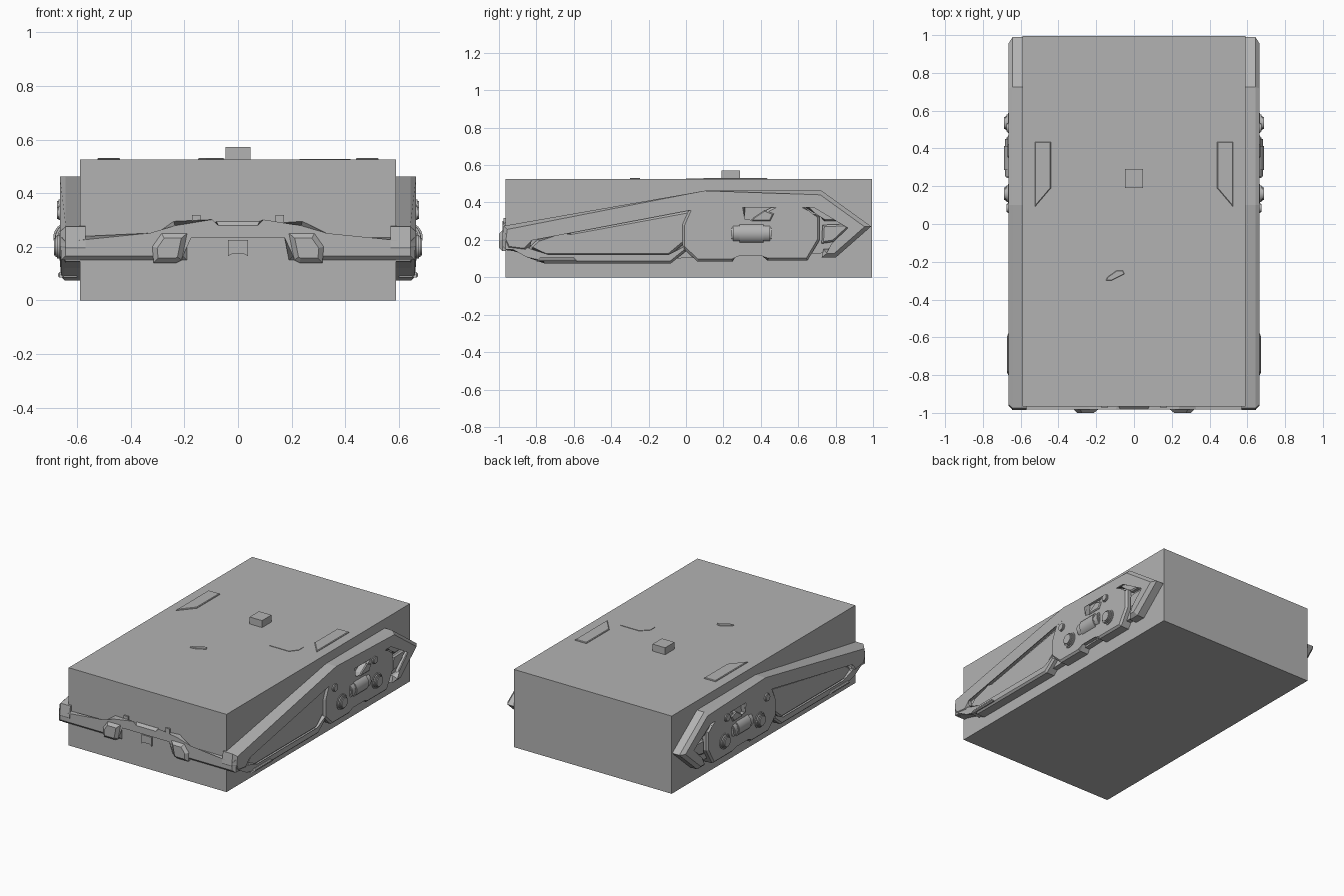
import bpy, bmesh
from math import pi, radians
from mathutils import Matrix

cube = bpy.data.objects.get("Cube")
if cube:
    bpy.data.objects.remove(cube, do_unlink=True)

grey = bpy.data.materials.new("plain grey")
grey.use_nodes = True
grey.diffuse_color = (0.45, 0.45, 0.45, 1)
grey.node_tree.nodes["Principled BSDF"].inputs["Base Color"].default_value = grey.diffuse_color

# Axis placement for a profile point (u, v) at depth d
PLACE = {"x": lambda u, v, d: (d, u, v),
         "y": lambda u, v, d: (u, d, v),
         "z": lambda u, v, d: (u, v, d)}


def finish(name, bm, mirror=False, smooth=False):
    bmesh.ops.recalc_face_normals(bm, faces=bm.faces)
    mesh = bpy.data.meshes.new(name)
    bm.to_mesh(mesh)
    bm.free()
    mesh.materials.append(grey)
    obj = bpy.data.objects.new(name, mesh)
    bpy.context.collection.objects.link(obj)
    if mirror:
        obj.modifiers.new("Mirror", "MIRROR")
    if smooth:
        bpy.ops.object.select_all(action="DESELECT")
        obj.select_set(True)
        bpy.context.view_layer.objects.active = obj
        bpy.ops.object.shade_smooth_by_angle(angle=radians(35))
    return obj


def prism(name, points, axis, inner, outer, bevel=0.0, mirror=False):
    """Extrude a profile from inner to outer and chamfer its outer rim."""
    bm = bmesh.new()
    low = [bm.verts.new(PLACE[axis](u, v, inner)) for u, v in points]
    high = [bm.verts.new(PLACE[axis](u, v, outer)) for u, v in points]
    bm.faces.new(low)
    cap = bm.faces.new(high)
    for i in range(len(points)):
        j = (i + 1) % len(points)
        bm.faces.new((low[i], low[j], high[j], high[i]))
    if bevel:
        bmesh.ops.bevel(bm, geom=list(cap.edges), offset=bevel, segments=1,
                        affect="EDGES", clamp_overlap=True)
    return finish(name, bm, mirror)


def box(name, x0, x1, y0, y1, z0, z1, bevel=0.0, mirror=False):
    return prism(name, [(x0, y0), (x1, y0), (x1, y1), (x0, y1)], "z", z0, z1, bevel, mirror)


def cylinder(name, centre, radius, length, axis, bevel=0.0):
    bm = bmesh.new()
    turn = Matrix.Rotation(pi / 2, 4, "Y" if axis == "x" else "X")
    bmesh.ops.create_cone(bm, cap_ends=True, segments=32, radius1=radius, radius2=radius,
                          depth=length, matrix=Matrix.Translation(centre) @ turn)
    if bevel:
        rims = [e for f in bm.faces if len(f.verts) > 4 for e in f.edges]
        bmesh.ops.bevel(bm, geom=rims, offset=bevel, segments=2, affect="EDGES")
    return finish(name, bm, True, True)


# Main block
box("main_block", -0.59, 0.59, -0.965, 0.995, 0, 0.525)

# Side backing panel
prism("side_panel", [(-0.96, 0.25), (0.1, 0.44), (0.71, 0.44), (0.95, 0.265), (0.76, 0.13),
                     (-0.08, 0.1), (-0.75, 0.1), (-0.85, 0.14), (-0.96, 0.15)],
      "x", 0.57, 0.625, mirror=True)

# Long rail over the side, wrapping down around the rear tip
prism("side_rail", [(-0.975, 0.275), (0.1, 0.463), (0.725, 0.463), (0.99, 0.272), (0.8, 0.105),
                    (0.725, 0.105), (0.735, 0.15), (0.785, 0.155), (0.9, 0.268), (0.69, 0.395),
                    (0.1, 0.395), (-0.85, 0.215), (-0.84, 0.13), (-0.96, 0.145), (-0.985, 0.2)],
      "x", 0.57, 0.665, 0.022, True)

# Lower skirt rim and the raised skirt panel
prism("skirt_rim", [(-0.96, 0.15), (-0.85, 0.12), (-0.76, 0.075), (-0.08, 0.075), (0.0, 0.14),
                    (0.0, 0.19), (-0.09, 0.11), (-0.74, 0.11), (-0.82, 0.16), (-0.92, 0.2)],
      "x", 0.57, 0.66, 0.012, True)
prism("skirt_panel", [(-0.84, 0.16), (-0.76, 0.115), (-0.09, 0.115), (0.0, 0.19), (0.03, 0.36),
                      (-0.62, 0.24), (-0.65, 0.225), (-0.79, 0.205)],
      "x", 0.57, 0.65, 0.012, True)
prism("skirt_ridge", [(-0.8, 0.085), (-0.58, 0.085), (-0.6, 0.105), (-0.78, 0.105)],
      "x", 0.6, 0.672, 0.006, True)

# Mechanism plate with its notch
prism("mechanism_plate", [(-0.02, 0.16), (0.06, 0.085), (0.25, 0.085), (0.275, 0.125),
                          (0.415, 0.125), (0.435, 0.09), (0.65, 0.09), (0.715, 0.2),
                          (0.715, 0.33), (0.65, 0.345), (0.605, 0.395), (0.48, 0.385),
                          (0.41, 0.35), (0.35, 0.295), (0.3, 0.3), (0.315, 0.395),
                          (0.06, 0.395), (0.02, 0.37), (-0.02, 0.28)],
      "x", 0.57, 0.662, 0.012, True)
prism("notch_link", [(0.35, 0.3), (0.36, 0.32), (0.42, 0.36), (0.47, 0.34), (0.45, 0.3)],
      "x", 0.6, 0.67, 0.006, True)

# Round bosses with caps, small bolts and the cross drum
for label, y in (("front", 0.16), ("rear", 0.535)):
    cylinder(label + "_boss", (0.635, y, 0.2), 0.052, 0.08, "x", 0.008)
    cylinder(label + "_boss_cap", (0.64, y, 0.2), 0.038, 0.094, "x", 0.006)
for label, y, z in (("front", 0.085, 0.325), ("rear", 0.51, 0.35)):
    cylinder(label + "_bolt", (0.63, y, z), 0.026, 0.09, "x", 0.005)
cylinder("cross_drum", (0.632, 0.35, 0.235), 0.057, 0.14, "y", 0.006)
cylinder("drum_collars", (0.632, 0.35, 0.235), 0.05, 0.215, "y", 0.008)

# Two panes inside the rear tip
prism("rear_upper_pane", [(0.62, 0.385), (0.68, 0.385), (0.83, 0.3), (0.74, 0.3), (0.7, 0.345)],
      "x", 0.6, 0.652, 0.008, True)
prism("rear_lower_pane", [(0.73, 0.28), (0.85, 0.285), (0.87, 0.265), (0.79, 0.19), (0.725, 0.18)],
      "x", 0.6, 0.647, 0.01, True)

# Front rail arching over the central opening
half = [(0.66, 0.235), (0.325, 0.235), (0.24, 0.295), (0.09, 0.285), (0.08, 0.295)]
lower = [(0.19, 0.25), (0.19, 0.15), (0.66, 0.15)]
flip = lambda pts: [(-x, z) for x, z in reversed(pts)]
prism("front_rail", half + flip(half) + [(-x, z) for x, z in reversed(lower)] + lower,
      "y", -0.9, -0.982, 0.016)

# Clamps, tabs and central catch on the front
prism("front_clamp", [(0.19, 0.25), (0.21, 0.15), (0.23, 0.14), (0.315, 0.14), (0.32, 0.2),
                      (0.285, 0.25)], "y", -0.93, -1.0, 0.018, True)
box("front_tab", 0.14, 0.172, -0.975, -0.94, 0.28, 0.318, mirror=True)
prism("front_catch", [(-0.037, 0.165), (-0.02, 0.175), (0.02, 0.175), (0.037, 0.165),
                      (0.037, 0.225), (-0.037, 0.225)], "y", -0.94, -0.975)

# Roof block, slanted roof strips and small plates
box("roof_block", -0.047, 0.047, 0.19, 0.29, 0.5, 0.572)
prism("roof_strip", [(0.44, 0.435), (0.525, 0.435), (0.525, 0.09), (0.44, 0.19)],
      "z", 0.52, 0.532, 0.004, True)
prism("roof_hatch", [(0.23, 0.0), (0.38, 0.0), (0.42, 0.05), (0.42, 0.1), (0.28, 0.1),
                     (0.23, 0.05)], "z", 0.52, 0.528)
prism("roof_latch", [(-0.15, -0.3), (-0.12, -0.3), (-0.05, -0.265), (-0.06, -0.245),
                     (-0.09, -0.245), (-0.14, -0.28)], "z", 0.52, 0.531, 0.003)
